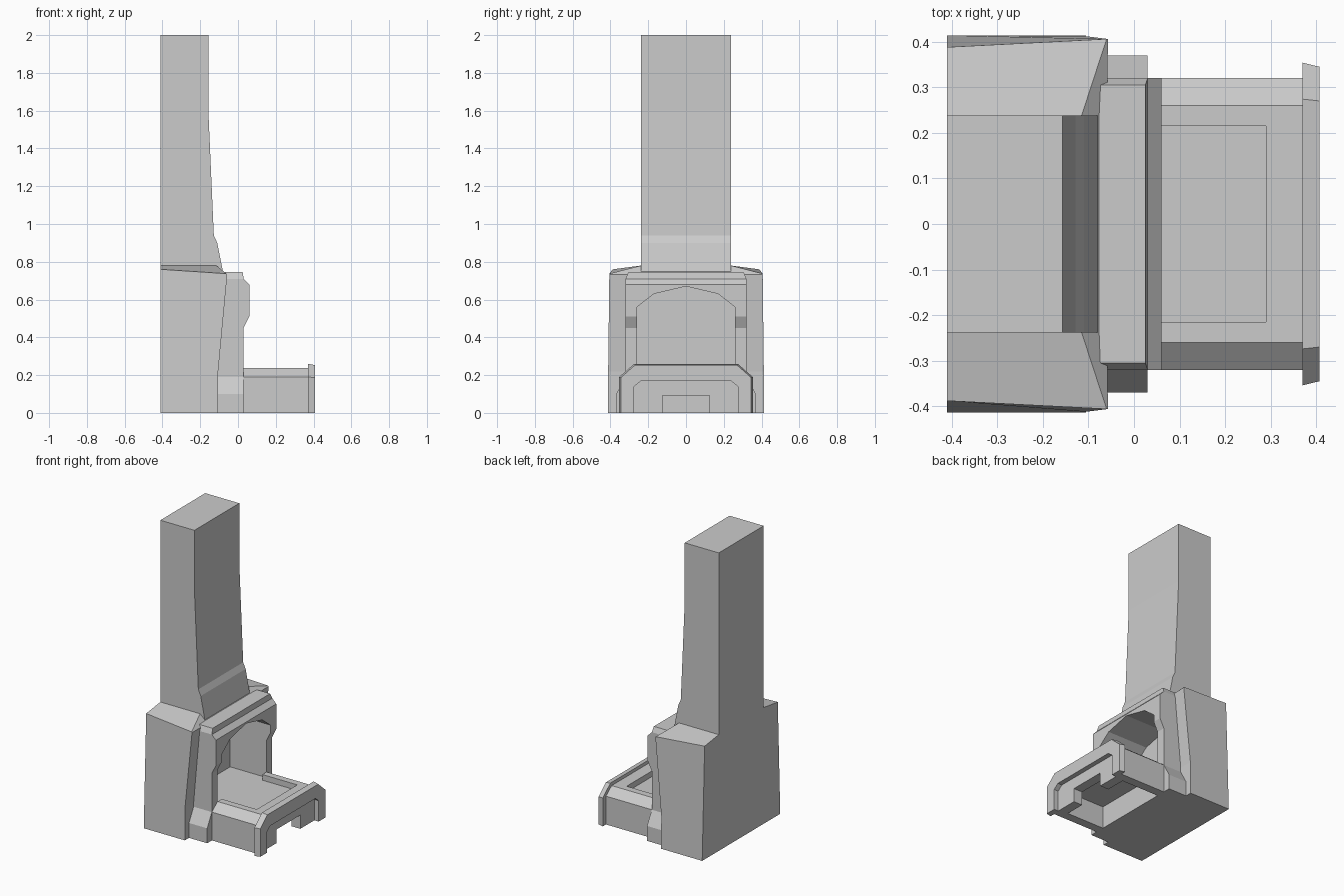
import bpy, bmesh

if "Cube" in bpy.data.objects:
    bpy.data.objects.remove(bpy.data.objects["Cube"])


def loft(name, rings):
    """Bridge equal-length rings of 3D points and cap both ends."""
    bm = bmesh.new()
    rows = [[bm.verts.new(p) for p in ring] for ring in rings]
    n = len(rows[0])
    for a, b in zip(rows, rows[1:]):
        for i in range(n):
            j = (i + 1) % n
            bm.faces.new((a[i], a[j], b[j], b[i]))
    bm.faces.new(rows[0][::-1])
    bm.faces.new(rows[-1])
    bmesh.ops.recalc_face_normals(bm, faces=bm.faces)
    mesh = bpy.data.meshes.new(name)
    bm.to_mesh(mesh)
    bm.free()
    obj = bpy.data.objects.new(name, mesh)
    bpy.context.collection.objects.link(obj)
    return obj


def mirrored(half):
    """Complete a (y, z) outline from its +y half."""
    return half + [(-y, z) for y, z in reversed(half) if y > 0]


def prism_x(name, outline, x0, x1):
    return loft(name, [[(x, y, z) for y, z in outline] for x in (x0, x1)])


def cut(obj, cutter):
    mod = obj.modifiers.new("cut", 'BOOLEAN')
    mod.operation = 'DIFFERENCE'
    mod.solver = 'EXACT'
    mod.object = cutter
    bpy.context.view_layer.objects.active = obj
    bpy.ops.object.modifier_apply(modifier=mod.name)


def block_outline(hy, z0, z1):
    return [(-hy, z0), (hy, z0), (hy, z1), (-hy, z1)]


# Chimney: side profile extruded across y
flue = [(-.41, .72), (-.075, .72), (-.08, .75), (-.11, .90), (-.128, .94),
        (-.157, 1.6), (-.157, 2), (-.41, 2)]
loft("chimney", [[(x, y, z) for x, z in flue] for y in (-.238, .238)])

# Main body with sloping shoulders: (x, half width, z) at the sides
inner = [(-.41, .238, 0), (-.105, .238, 0), (-.105, .238, .22),
         (-.06, .238, .73), (-.115, .238, .78), (-.41, .238, .78)]
outer = [(-.41, .414, 0), (-.105, .414, 0), (-.105, .412, .22),
         (-.057, .406, .733), (-.06, .406, .737), (-.41, .388, .76)]
body = loft("body", [[(x, s * y, z) for x, y, z in sec]
                     for sec, s in ((outer, -1), (inner, -1), (inner, 1), (outer, 1))])

# Fire surround: stacked rectangles (z, front x, half width)
levels = [(0, .03, .37), (.10, .03, .37), (.19, .03, .32), (.45, .03, .32),
          (.51, .06, .32), (.68, .06, .32), (.71, .03, .32), (.745, .025, .305)]
surround = loft("surround", [[(-.12, -w, z), (x, -w, z), (x, w, z), (-.12, w, z)]
                             for z, x, w in levels])

# Arched firebox opening
arch = mirrored([(.26, .2), (.26, .56), (.17, .63), (0, .67)])
cutters = [prism_x("firebox_cutter", arch, -.24, .15)]
cut(body, cutters[0])
cut(surround, cutters[0])

# Hearth: chamfered slab, recessed on top, hollow below, notched in front
hearth = prism_x("hearth", mirrored([(.32, 0), (.32, .19), (.26, .238)]), .03, .375)
for name, outline, x0, x1 in (
        ("tray_cutter", block_outline(.215, .2, .3), 0, .29),
        ("hollow_cutter", block_outline(.26, -.1, .15), 0, .31),
        ("notch_cutter", block_outline(.125, -.1, .092), .3, .4)):
    c = prism_x(name, outline, x0, x1)
    cut(hearth, c)
    cutters.append(c)

# Front plate of the hearth with a wide cut-out, slightly tapered forward
opening = [(.24, .168), (.275, .14), (.275, 0)]
back = mirrored(opening + [(.354, 0), (.354, .19), (.274, .26)])
front = mirrored(opening + [(.345, 0), (.345, .187), (.27, .253)])
loft("hearth_front", [[(x, y, z) for y, z in ring]
                      for x, ring in ((.37, back), (.407, front))])

# Remove helpers
for c in cutters:
    bpy.data.objects.remove(c, do_unlink=True)
